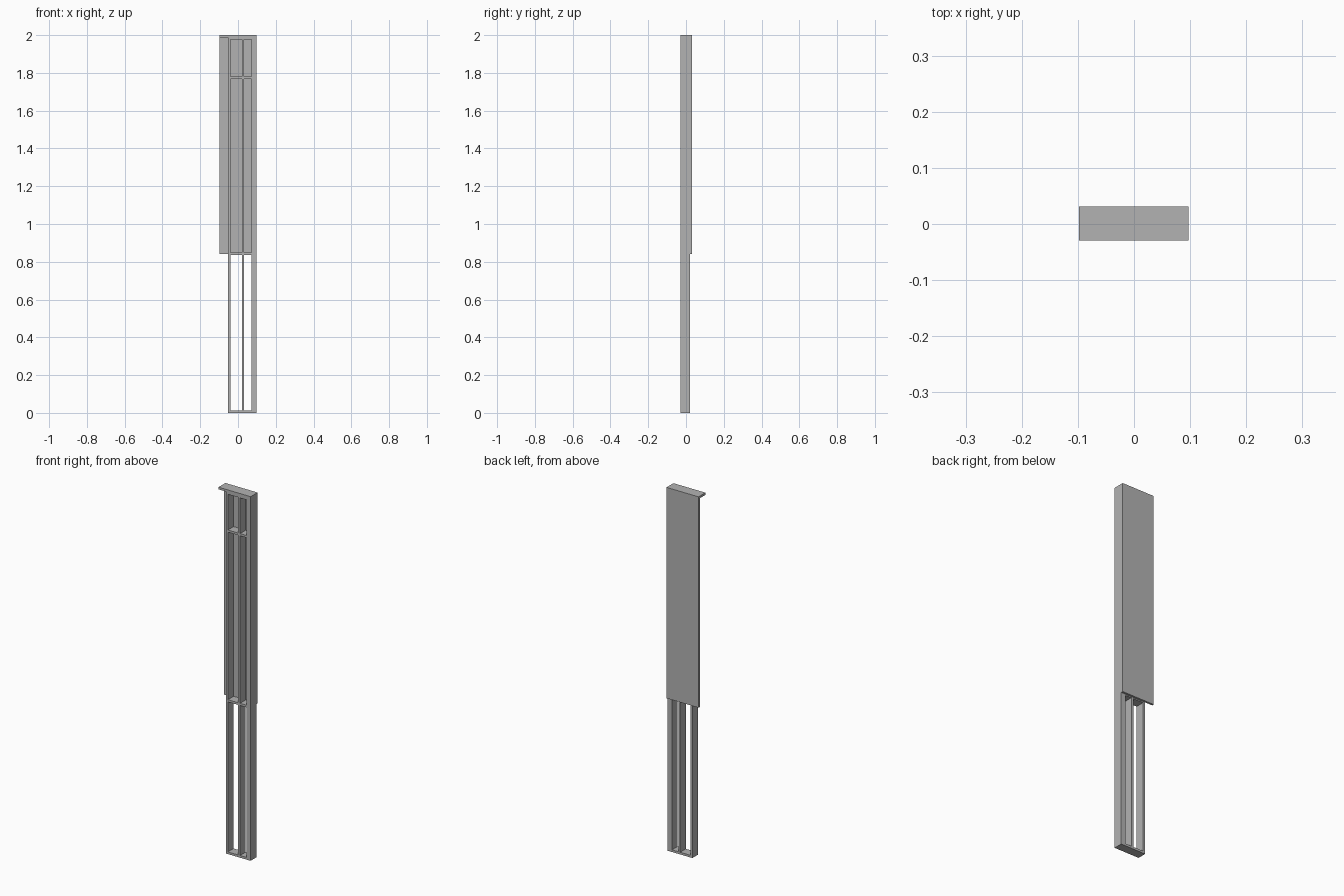
import bpy

cube = bpy.data.objects.get("Cube")
if cube:
    bpy.data.objects.remove(cube, do_unlink=True)

grey = bpy.data.materials.new("plain_grey")
grey.use_nodes = True
colour = (0.45, 0.45, 0.45, 1)
grey.diffuse_color = colour
grey.node_tree.nodes["Principled BSDF"].inputs["Base Color"].default_value = colour


def board(name, x, z, y):
    """Box spanning the given (min, max) ranges."""
    bpy.ops.mesh.primitive_cube_add(size=1)
    ob = bpy.context.object
    ob.name = name
    ob.location = [sum(r) / 2 for r in (x, y, z)]
    ob.scale = [r[1] - r[0] for r in (x, y, z)]
    bpy.ops.object.transform_apply(location=False, rotation=False, scale=True)
    ob.data.materials.append(grey)
    return ob


FRONT, MID, BACK = -0.029, 0.02, 0.031
LEFT, RIGHT = -0.098, 0.097
T = 0.012                      # thin board thickness
FRAME = (FRONT, MID)

# Back sheet and overhanging cap
board("back_panel", (LEFT, RIGHT), (0.842, 2), (MID, BACK))
board("top_cap", (LEFT, RIGHT), (2 - T, 2), FRAME)

# Upright members
stiles = {"outer_stile": (-0.053, -0.053 + T),
          "middle_stile": (0.021, 0.021 + T),
          "wide_stile": (0.071, RIGHT)}
for name, x in stiles.items():
    board(name, x, (0, 2 - T), FRAME)

# Cross rails filling both bays between the stiles
bays = {"wide_bay": (-0.053 + T, 0.021), "narrow_bay": (0.021 + T, 0.071)}
rails = {"bottom_rail": 0, "middle_rail": 0.836,
         "upper_rail": 1.768, "top_rail": 2 - 2 * T}
for rail, z in rails.items():
    for bay, x in bays.items():
        board(f"{rail}_{bay}", x, (z, z + T), FRAME)
